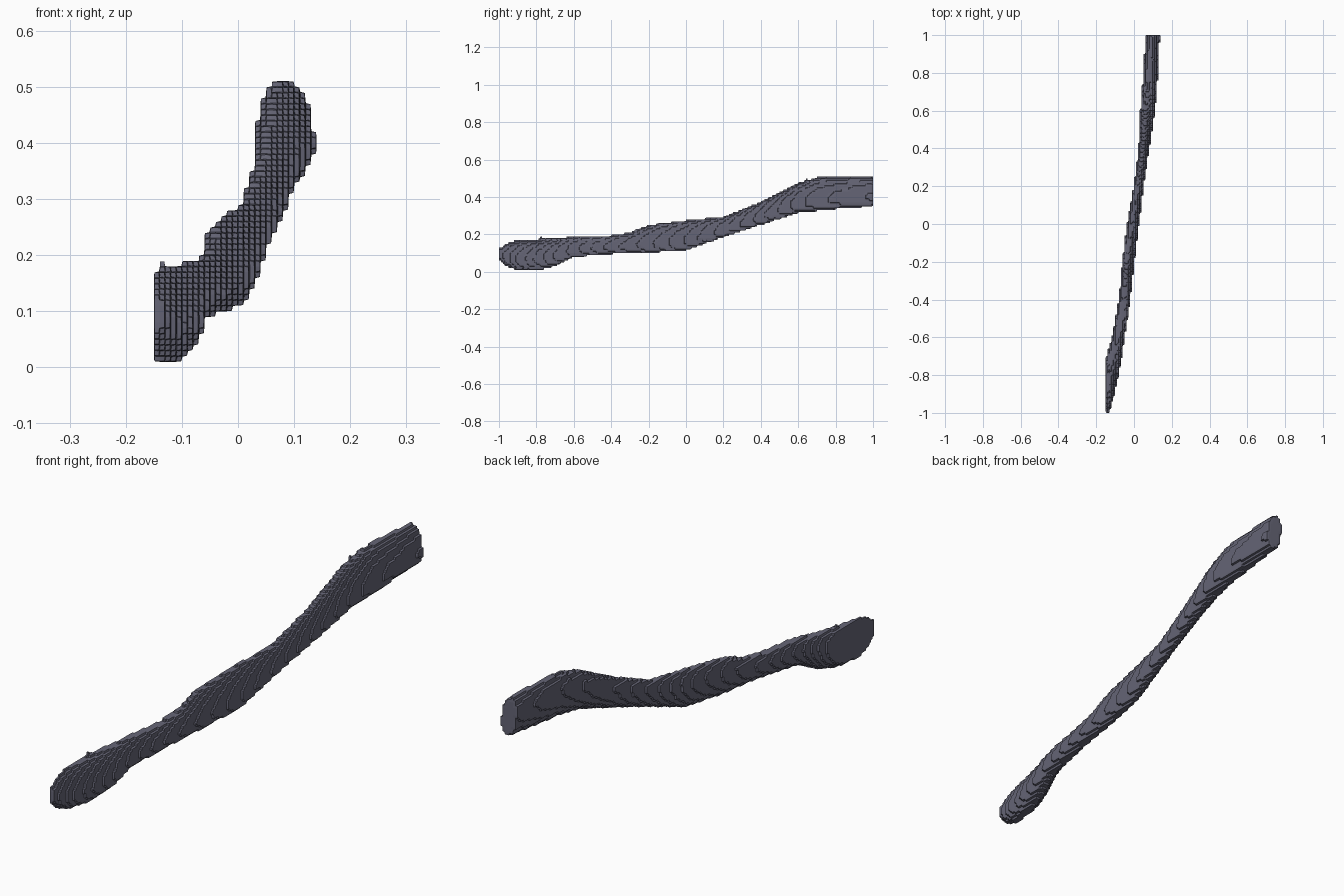
import bpy
import bmesh
import math
from mathutils import Vector, noise

default_cube = bpy.data.objects.get("Cube")
if default_cube:
    bpy.data.objects.remove(default_cube)

CELL = 0.01
LEFT_CUT = -0.145
LEAN = 0.12

# Stations along the shaft: y, x low, x high, z low, z high
STATIONS = [
    (-1.0, -.20, -.13, .06, .13),
    (-.96, -.195, -.12, .03, .16),
    (-.9, -.185, -.105, .01, .17),
    (-.78, -.165, -.08, .01, .175),
    (-.7, -.145, -.065, .03, .18),
    (-.6, -.115, -.05, .08, .19),
    (-.4, -.08, -.02, .095, .195),
    (-.3, -.07, -.01, .10, .21),
    (-.2, -.06, .0, .10, .25),
    (.0, -.035, .025, .115, .275),
    (.2, .0, .05, .185, .295),
    (.4, .025, .08, .25, .375),
    (.6, .035, .11, .315, .475),
    (.7, .045, .12, .325, .505),
    (.8, .05, .125, .335, .51),
    (1.0, .065, .135, .35, .505),
]


def section(y):
    """Interpolate the cross-section bounds at y."""
    for a, b in zip(STATIONS, STATIONS[1:]):
        if y <= b[0]:
            t = (y - a[0]) / (b[0] - a[0])
            return [p + (q - p) * t for p, q in zip(a[1:], b[1:])]
    return STATIONS[-1][1:]


def centre(index):
    return (index + 0.5) * CELL


def fill_cells():
    """Collect the grid cells inside the leaning oval sections."""
    cells = set()
    for j in range(-100, 100):
        y = centre(j)
        x0, x1, z0, z1 = section(y)
        xc, zc = (x0 + x1) / 2, (z0 + z1) / 2
        rx, rz = (x1 - x0) / 2, (z1 - z0) / 2
        for k in range(0, 52):
            z = centre(k)
            for i in range(-22, 16):
                x = centre(i)
                if x < LEFT_CUT:
                    continue
                u = (x - xc + LEAN * (z - zc)) / rx
                v = (z - zc) / rz
                rough = 0.08 * noise.noise(Vector((x, y, z)) * 25)
                if abs(u) ** 2.2 + abs(v) ** 2.2 < 1 + rough:
                    cells.add((i, j, k))
    # Small stray nubs on the crest
    for y in (-.78, -.27, .64):
        j = math.floor(y / CELL)
        crest = max((c for c in cells if c[1] == j), key=lambda c: c[2])
        cells.add((crest[0], j, crest[2] + 1))
    return cells


def skin(cells):
    """Stepped skin over the cells, with softened step edges."""
    bm = bmesh.new()
    corners = {}

    def corner(key):
        if key not in corners:
            corners[key] = bm.verts.new([n * CELL for n in key])
        return corners[key]

    for cell in sorted(cells):
        for axis in range(3):
            for side in (0, 1):
                near = list(cell)
                near[axis] += 2 * side - 1
                if tuple(near) in cells:
                    continue
                loop = []
                for a, b in ((0, 0), (1, 0), (1, 1), (0, 1)):
                    key = list(cell)
                    key[axis] += side
                    key[(axis + 1) % 3] += a
                    key[(axis + 2) % 3] += b
                    loop.append(corner(tuple(key)))
                if not side:
                    loop.reverse()
                bm.faces.new(loop)
    bmesh.ops.smooth_vert(bm, verts=bm.verts, factor=0.4,
                          use_axis_x=True, use_axis_y=True, use_axis_z=True)
    return bm


# Slate material
slate = bpy.data.materials.new("slate grey")
slate.use_nodes = True
colour = (0.13, 0.13, 0.18, 1)
slate.diffuse_color = colour
slate.node_tree.nodes["Principled BSDF"].inputs["Base Color"].default_value = colour

# Gnarled shaft
mesh = bpy.data.meshes.new("gnarled_shaft")
bm = skin(fill_cells())
bm.to_mesh(mesh)
bm.free()
mesh.materials.append(slate)
shaft = bpy.data.objects.new("gnarled_shaft", mesh)
bpy.context.collection.objects.link(shaft)
